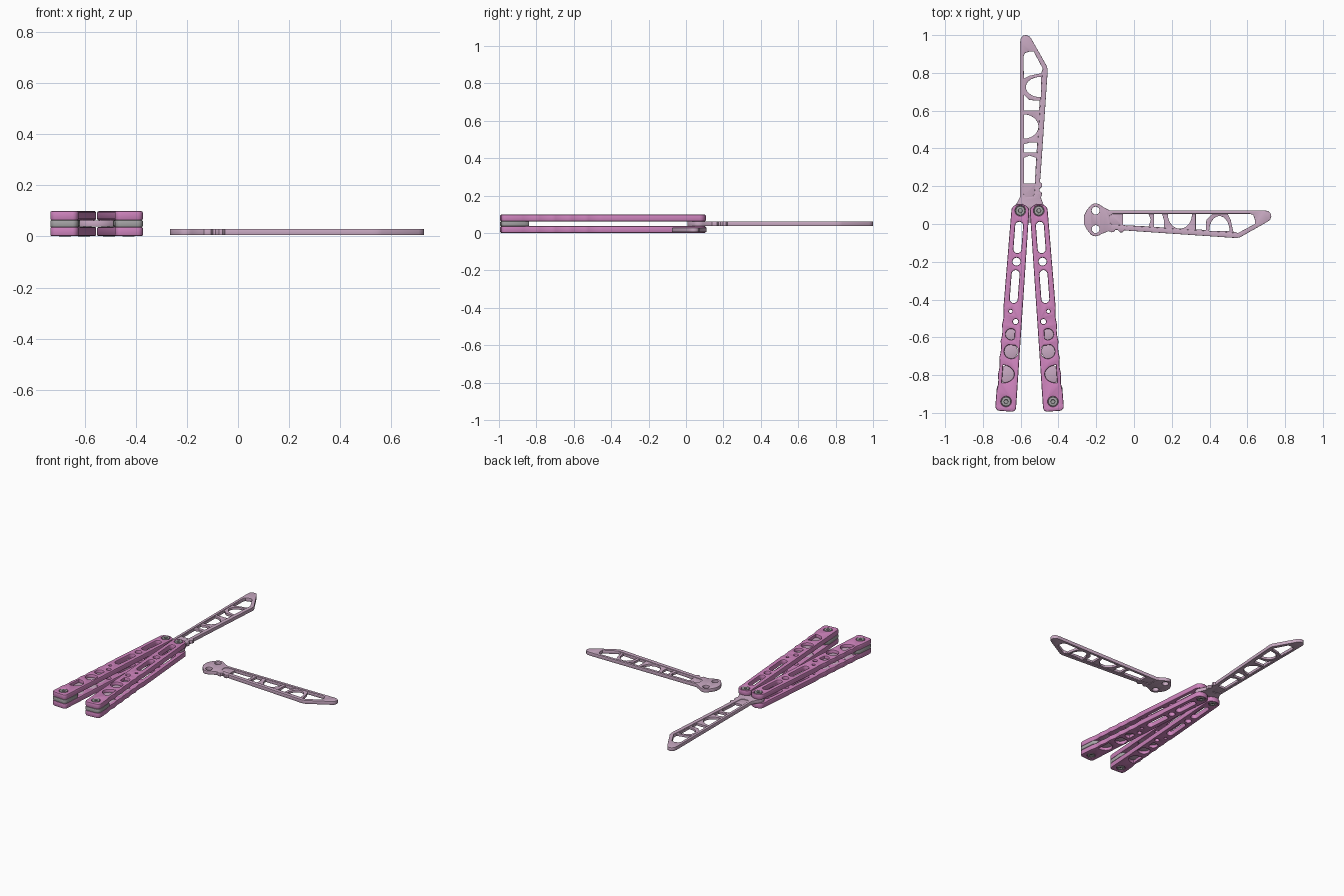
import bpy, bmesh, math
from mathutils import Matrix

if "Cube" in bpy.data.objects:
    bpy.data.objects.remove(bpy.data.objects["Cube"])


def material(name, rgb):
    m = bpy.data.materials.new(name)
    m.use_nodes = True
    m.diffuse_color = (*rgb, 1)
    m.node_tree.nodes["Principled BSDF"].inputs["Base Color"].default_value = (*rgb, 1)
    return m


PINK = material("pink", (0.62, 0.23, 0.51))
MAUVE = material("pale mauve", (0.58, 0.40, 0.54))
GREY = material("steel grey", (0.38, 0.37, 0.38))


def arc(x, y, rx, ry=None, start=0, end=360, n=20):
    """Points on an arc in degrees; a full turn leaves out the repeated point."""
    ry = ry or rx
    steps = n if end - start >= 360 else n - 1
    angles = [math.radians(start + (end - start) * i / steps) for i in range(n)]
    return [(x + rx * math.cos(a), y + ry * math.sin(a)) for a in angles]


def slot(x, y0, y1, r):
    """Upright slot with round ends."""
    return arc(x, y1 - r, r, start=0, end=180, n=9) + arc(x, y0 + r, r, start=180, end=360, n=9)


def plate(name, loops, z0, z1, mat, place, bevel=0.003):
    """Flat plate with holes, filled from closed loops and chamfered."""
    cu = bpy.data.curves.new(name, 'CURVE')
    cu.dimensions = '2D'
    cu.fill_mode = 'BOTH'
    cu.extrude = (z1 - z0) / 2 - bevel
    cu.bevel_depth = bevel
    cu.bevel_resolution = 1
    cu.offset = -bevel
    for loop in loops:
        sp = cu.splines.new('POLY')
        sp.points.add(len(loop) - 1)
        for p, (x, y) in zip(sp.points, loop):
            p.co = (x, y, 0, 1)
        sp.use_cyclic_u = True
    tmp = bpy.data.objects.new(name + "_curve", cu)
    bpy.context.collection.objects.link(tmp)
    bpy.context.view_layer.update()
    dg = bpy.context.evaluated_depsgraph_get()
    me = bpy.data.meshes.new_from_object(tmp.evaluated_get(dg))
    bpy.data.objects.remove(tmp)
    bm = bmesh.new()
    bm.from_mesh(me)
    bmesh.ops.remove_doubles(bm, verts=bm.verts, dist=0.00005)
    bmesh.ops.recalc_face_normals(bm, faces=bm.faces)
    bm.to_mesh(me)
    bm.free()
    me.materials.clear()
    me.materials.append(mat)
    me.name = name
    ob = bpy.data.objects.new(name, me)
    bpy.context.collection.objects.link(ob)
    ob.matrix_world = place @ Matrix.Translation((0, 0, (z0 + z1) / 2))
    bpy.ops.object.select_all(action='DESELECT')
    ob.select_set(True)
    bpy.context.view_layer.objects.active = ob
    bpy.ops.object.shade_smooth_by_angle(angle=math.radians(35))
    return ob


# Blunt bar: rounded tang, straight spine, clipped tip
PIVOT = 0.049
tang = [(0.02, -0.063), (0.05, -0.048)] + arc(PIVOT, 0, 0.038, start=-50, end=40, n=8)
bar_outline = [(-x, y) for x, y in reversed(tang)] + tang + [
    (0.067, 0.05), (0.06, 0.07), (0.066, 0.085), (0.064, 0.097), (0.053, 0.105),
    (0.053, 0.115), (0.066, 0.128), (0.066, 0.143), (0.055, 0.152), (0.058, 0.18),
    (0.095, 0.725), (0.096, 0.745), (0.092, 0.765), (0.01, 0.91), (-0.002, 0.925),
    (-0.02, 0.93), (-0.036, 0.926), (-0.047, 0.912), (-0.05, 0.89),
    (-0.05, 0.075), (-0.062, 0.05)]
tip = [(0.07, 0.753), (0.022, 0.843), (0, 0.843), (-0.025, 0.835), (-0.032, 0.816)]
bar_inside = [(-0.032, 0.09), (-0.02, 0.073), (0.015, 0.073), (0.026, 0.09),
              (0.03, 0.15), (0.066, 0.7)] + tip
bar_windows = [
    [(-0.03, 0.144), (0.028, 0.144), (0.035, 0.28), (0, 0.292), (-0.03, 0.28)],
    [(-0.03, 0.308), (0.037, 0.308), (0.041, 0.361), (0, 0.361), (-0.03, 0.352)],
    arc(-0.03, 0.446, 0.077, 0.064, -90, 90, 14),
    [(-0.03, 0.53), (0.05, 0.53), (0.054, 0.583), (0, 0.586), (-0.03, 0.615)],
    arc(0.06, 0.655, 0.08, 0.054, 90, 270, 14),
    tip + [(-0.03, 0.7), (0, 0.715), (0.062, 0.728)]]


def bar(prefix, z, place):
    holes = [arc(s * PIVOT, 0, 0.021) for s in (-1, 1)]
    plate(prefix + "_bar_rim", [bar_outline, bar_inside] + holes,
          z - 0.012, z + 0.012, MAUVE, place, 0.002)
    web = [(0.01 + (x - 0.01) * 1.14, 0.45 + (y - 0.45) * 1.04) for x, y in bar_inside]
    plate(prefix + "_bar_web", [web] + bar_windows, z - 0.008, z + 0.008, MAUVE, place, 0.001)


bar("fitted", 0.05, Matrix.Translation((-0.553, 0.07, 0)))
bar("spare", 0.017, Matrix.Translation((-0.203, 0.022, 0)) @ Matrix.Rotation(-math.pi / 2, 4, 'Z'))

# Handle outline: round pivot end, widening body, grip scallops on the outer edge
LENGTH, END = 1.013, 1.064


def half_width(h):
    return 0.047 + 0.008 * h


outer = []
for i in range(41):
    h = 0.52 + 0.44 * i / 40
    outer.append((half_width(h) - 0.005 * abs(math.sin(math.pi * i / 8)), -h))
base = arc(0.033, -END + 0.024, 0.022, 0.024, 0, -90, 6)
base += [(-x, y) for x, y in reversed(base)]
handle_outline = arc(0, 0, 0.047, 0.036, 180, 0, 15) + outer + base

through_holes = [slot(0, -0.225, -0.058, 0.021), arc(0, -0.27, 0.021),
                 slot(0, -0.49, -0.315, 0.021),
                 arc(0.011, -0.535, 0.009), arc(-0.019, -0.587, 0.014)]
inlay_holes = [arc(0, -0.656, 0.029, start=-130, end=130),
               arc(-0.008, -0.746, 0.038, start=-240, end=60),
               arc(0.03, -0.868, 0.062, 0.047, 90, 270)]


def screw(name, y, place):
    plate(name + "_shaft", [arc(0, y, 0.016)], 0.01, 0.09, GREY, place, 0.001)
    for end, z0, z1 in (("lower", 0, 0.02), ("upper", 0.08, 0.1)):
        plate(f"{name}_{end}_head", [arc(0, y, 0.025), arc(0, y, 0.011, n=6)],
              z0, z1, GREY, place, 0.003)


for side, s in (("right", -1), ("left", 1)):
    place = (Matrix.Translation((-0.553 + s * PIVOT, 0.07, 0))
             @ Matrix.Rotation(s * math.radians(4.25), 4, 'Z'))

    def flip(loops):
        return [[(s * x, y) for x, y in loop] for loop in loops]

    seats = [arc(0, 0, 0.027), arc(0, -LENGTH, 0.027)]
    for level, z0, inlay in (("lower", 0.001, 0.022), ("upper", 0.063, 0.066)):
        # Scale with windows
        plate(f"{side}_handle_{level}_scale",
              flip([handle_outline] + through_holes + inlay_holes + seats),
              z0, z0 + 0.036, PINK, place, 0.006)
        # Inlay floors closing the larger windows
        for i, (y, r) in enumerate(((-0.656, 0.034), (-0.746, 0.042), (-0.868, 0.05))):
            plate(f"{side}_handle_{level}_inlay_{i + 1}", flip([arc(0, y, min(r, 0.047), r)]),
                  inlay, inlay + 0.012, MAUVE, place, 0.001)
        # Seats under the screw heads
        for y in (0, -LENGTH):
            plate(f"{side}_handle_{level}_seat", [arc(0, y, 0.03)],
                  z0 + 0.012, z0 + 0.024, GREY, place, 0.001)
    # Spacer at the free end, washers and screws
    spacer = [(-half_width(0.93), -0.94), (-0.035, -0.915), (0.035, -0.915),
              (half_width(0.93), -0.94)] + base
    plate(f"{side}_end_spacer", flip([spacer]), 0.036, 0.064, GREY, place, 0.005)
    for z0 in (0.034, 0.061):
        plate(f"{side}_pivot_washer", [arc(0, 0, 0.03)], z0, z0 + 0.005, GREY, place, 0.001)
    screw(f"{side}_pivot_screw", 0, place)
    screw(f"{side}_end_screw", -LENGTH, place)
